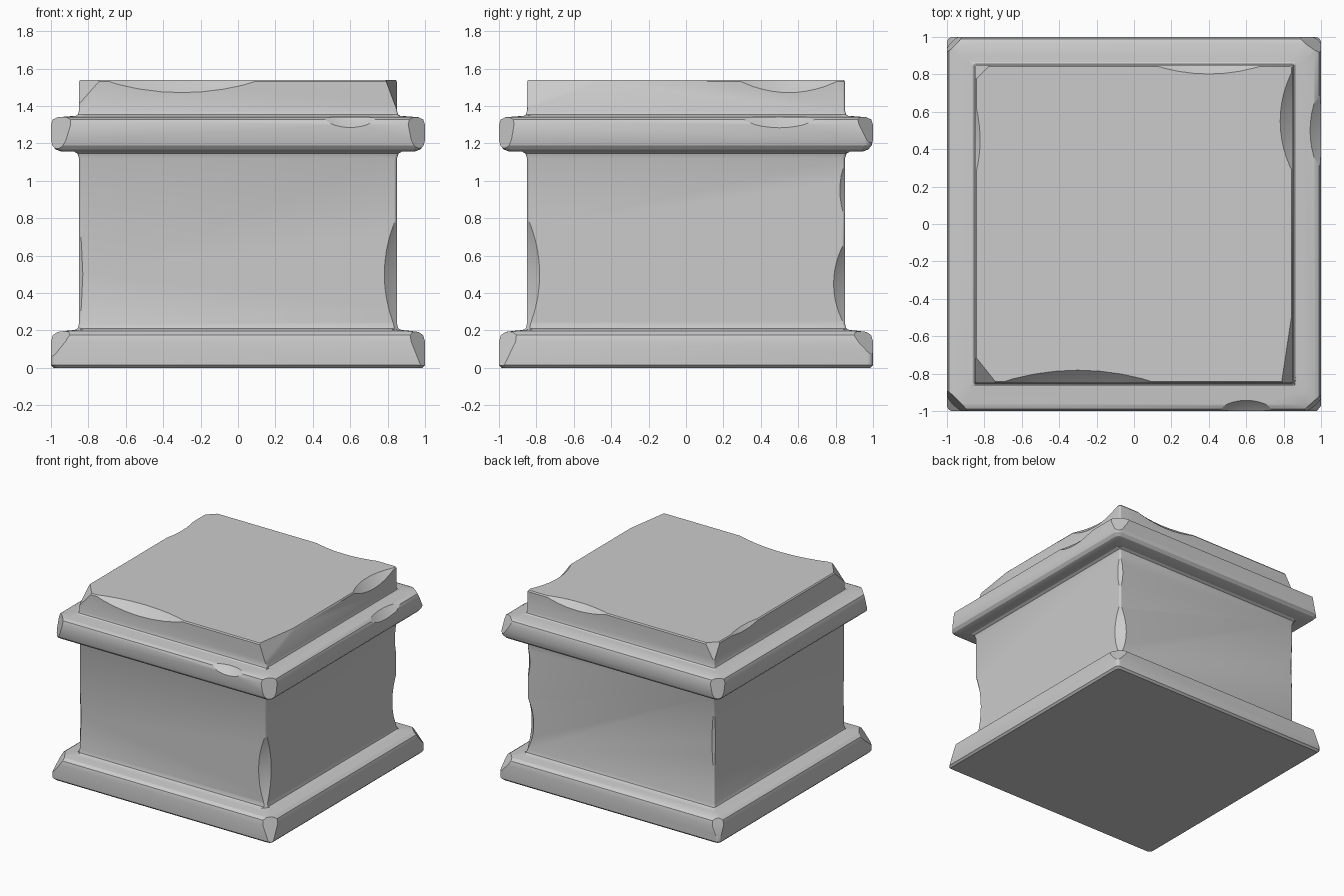
import bpy, bmesh, math
from mathutils import Vector

if "Cube" in bpy.data.objects:
    bpy.data.objects.remove(bpy.data.objects["Cube"])


def rounded_ring(bm, half, z, r, seg=4):
    ring = []
    for k, (sx, sy) in enumerate([(1, 1), (-1, 1), (-1, -1), (1, -1)]):
        for i in range(seg + 1):
            a = math.radians(90 * k + 90 * i / seg)
            ring.append(bm.verts.new((sx * (half - r) + r * math.cos(a),
                                      sy * (half - r) + r * math.sin(a), z)))
    return ring


def block(name, profile, r, cuts=()):
    """Square loft through (half width, z); cuts slice corners by x, y, z intercepts."""
    bm = bmesh.new()
    rings = [rounded_ring(bm, h, z, r) for h, z in profile]
    n = len(rings[0])
    for lo, hi in zip(rings, rings[1:]):
        for i in range(n):
            bm.faces.new((lo[i], lo[(i + 1) % n], hi[(i + 1) % n], hi[i]))
    bm.faces.new(rings[0][::-1])
    bm.faces.new(rings[-1])
    half = max(h for h, z in profile)
    for sx, sy, sz, a, b, c in cuts:
        z = profile[-1][1] if sz > 0 else profile[0][1]
        bmesh.ops.bisect_plane(bm, geom=bm.verts[:] + bm.edges[:] + bm.faces[:],
                               plane_co=(sx * (half - a), sy * half, z),
                               plane_no=Vector((sx / a, sy / b, sz / c)).normalized(),
                               clear_outer=True)
        bmesh.ops.holes_fill(bm, edges=[e for e in bm.edges if e.is_boundary], sides=0)
    bmesh.ops.recalc_face_normals(bm, faces=bm.faces[:])
    me = bpy.data.meshes.new(name)
    bm.to_mesh(me)
    bm.free()
    ob = bpy.data.objects.new(name, me)
    bpy.context.collection.objects.link(ob)
    return ob


def boolean(ob, other, op):
    m = ob.modifiers.new(op, 'BOOLEAN')
    m.operation, m.object, m.solver = op, other, 'EXACT'
    bpy.context.view_layer.objects.active = ob
    bpy.ops.object.modifier_apply(modifier=m.name)
    bpy.data.objects.remove(other)


def scoop(ob, point, direction, length, depth):
    """Shallow worn hollow in an edge, cut by a large sphere outside it."""
    R = (length / 2) ** 2 / (2 * depth) + depth / 2
    d = Vector(direction).normalized()
    bpy.ops.mesh.primitive_uv_sphere_add(segments=72, ring_count=48, radius=R,
                                         location=Vector(point) + d * (R - depth))
    cutter = bpy.context.object
    cutter.hide_render = True
    boolean(ob, cutter, 'DIFFERENCE')


# Base slab
base = block("base_slab", [(.985, 0), (1, .015), (1, .14), (.99, .175), (.965, .192), (.9, .2), (.84, .205)], .03,
             [(-1, -1, 1, .13, .2, .16), (1, 1, 1, .14, .14, .15),
              (1, -1, 1, .1, .12, .25), (-1, 1, 1, .09, .09, .2)])

# Body with flared joints
body = block("body", [(.89, .18), (.88, .2), (.858, .21), (.85, .235), (.85, 1.12),
                      (.858, 1.145), (.88, 1.158), (.89, 1.18)], .015)
for x, y, z, length, depth in [(.85, -.85, .5, .62, .05), (.85, .85, .45, .45, .045),
                               (.85, .85, .95, .3, .02), (-.85, -.85, .5, .6, .015),
                               (-.85, .85, .75, .6, .015)]:
    scoop(body, (x, y, z), (x, y, 0), length, depth)

# Cornice slab
cornice = block("cornice", [(.84, 1.155), (.95, 1.158), (.975, 1.168), (.993, 1.19), (1, 1.22), (1, 1.3),
                            (.99, 1.328), (.965, 1.34), (.9, 1.345), (.84, 1.35)], .04,
                [(-1, -1, 1, .12, .12, .4), (1, 1, 1, .14, .1, .2),
                 (1, -1, 1, .1, .09, .5), (-1, 1, 1, .09, .09, .4)])
scoop(cornice, (.6, -1, 1.345), (0, -1, 1), .35, .045)
scoop(cornice, (1, .5, 1.345), (1, 0, 1), .5, .045)

# Top block
cap = block("top_block", [(.875, 1.33), (.87, 1.345), (.856, 1.355), (.85, 1.375), (.85, 1.53), (.843, 1.54)], .012,
            [(-1, -1, 1, .16, .2, .18), (-1, 1, 1, .13, .13, .22),
             (1, -1, 1, .09, .6, .24)])
for x, y, length, depth in [(-.3, -.85, .85, .05), (.4, .85, .6, .035),
                            (.85, .55, .55, .05), (-.85, .45, .4, .02)]:
    scoop(cap, (x, y, 1.54), (x if abs(x) == .85 else 0, y if abs(y) == .85 else 0, .85), length, depth)

# Fuse into one carved stone
for part in (body, cornice, cap):
    boolean(base, part, 'UNION')
base.name = "stone_pedestal"
bpy.ops.object.select_all(action='DESELECT')
base.select_set(True)
bpy.context.view_layer.objects.active = base
bpy.ops.object.shade_smooth_by_angle(angle=math.radians(25))
